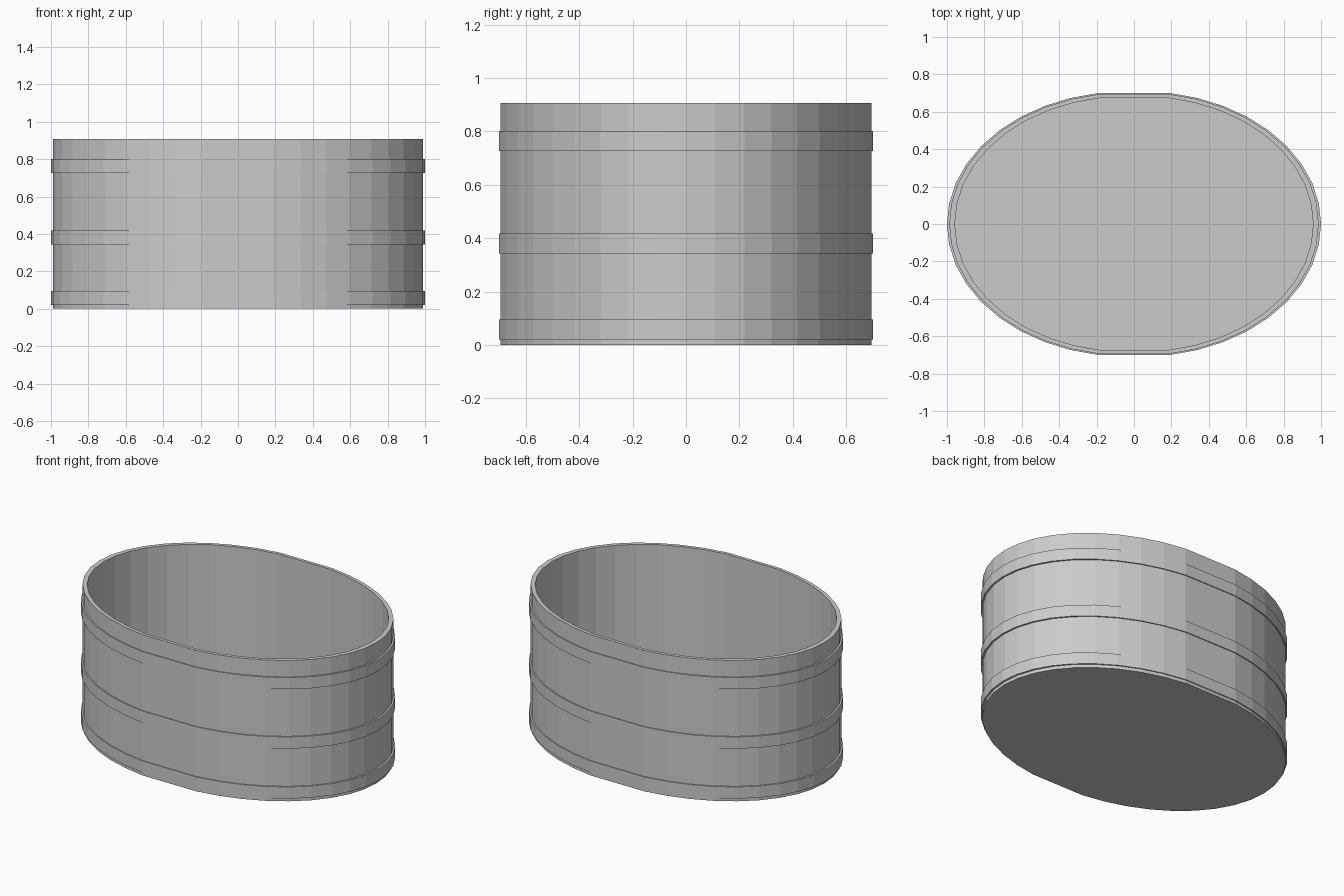
import bpy, bmesh, math

if "Cube" in bpy.data.objects:
    bpy.data.objects.remove(bpy.data.objects["Cube"])

HALF_GAP = 0.04   # the two end arcs are pulled apart slightly along x
STEP = 9          # degrees per facet


def outline(rx, ry, z):
    """Faceted oval: two end arcs joined by flat front and back facets."""
    pts = []
    for side in (1, -1):
        for deg in range(-81, 82, STEP):
            a = math.radians(deg)
            pts.append((side * (HALF_GAP + rx * math.cos(a)),
                        side * ry * math.sin(a), z))
    return pts


def loft(name, sections, closed=False):
    """Join oval sections (rx, ry, z); cap both ends unless closed into a ring."""
    bm = bmesh.new()
    rings = [[bm.verts.new(p) for p in outline(*s)] for s in sections]
    n = len(rings[0])
    pairs = list(zip(rings, rings[1:]))
    if closed:
        pairs.append((rings[-1], rings[0]))
    else:
        bm.faces.new(rings[0])
        bm.faces.new(rings[-1])
    for lo, hi in pairs:
        for i in range(n):
            j = (i + 1) % n
            bm.faces.new((lo[i], lo[j], hi[j], hi[i]))
    bmesh.ops.recalc_face_normals(bm, faces=bm.faces)
    mesh = bpy.data.meshes.new(name)
    bm.to_mesh(mesh)
    bm.free()
    obj = bpy.data.objects.new(name, mesh)
    bpy.context.collection.objects.link(obj)
    return obj


# Tub: underside, outer wall, rim, inner wall, floor
WALL = (0.948, 0.703)
INNER = (0.918, 0.682)
loft("tub_body", [(*WALL, 0), (*WALL, 0.907), (*INNER, 0.907), (*INNER, 0.03)])

# Three thin hoops around the wall
HOOP = (0.96, 0.709)
CORE = (0.94, 0.697)
for name, z in (("lower_hoop", 0.021), ("middle_hoop", 0.343), ("upper_hoop", 0.726)):
    top = z + 0.075
    loft(name, [(*CORE, z), (*HOOP, z), (*HOOP, top), (*CORE, top)], closed=True)
